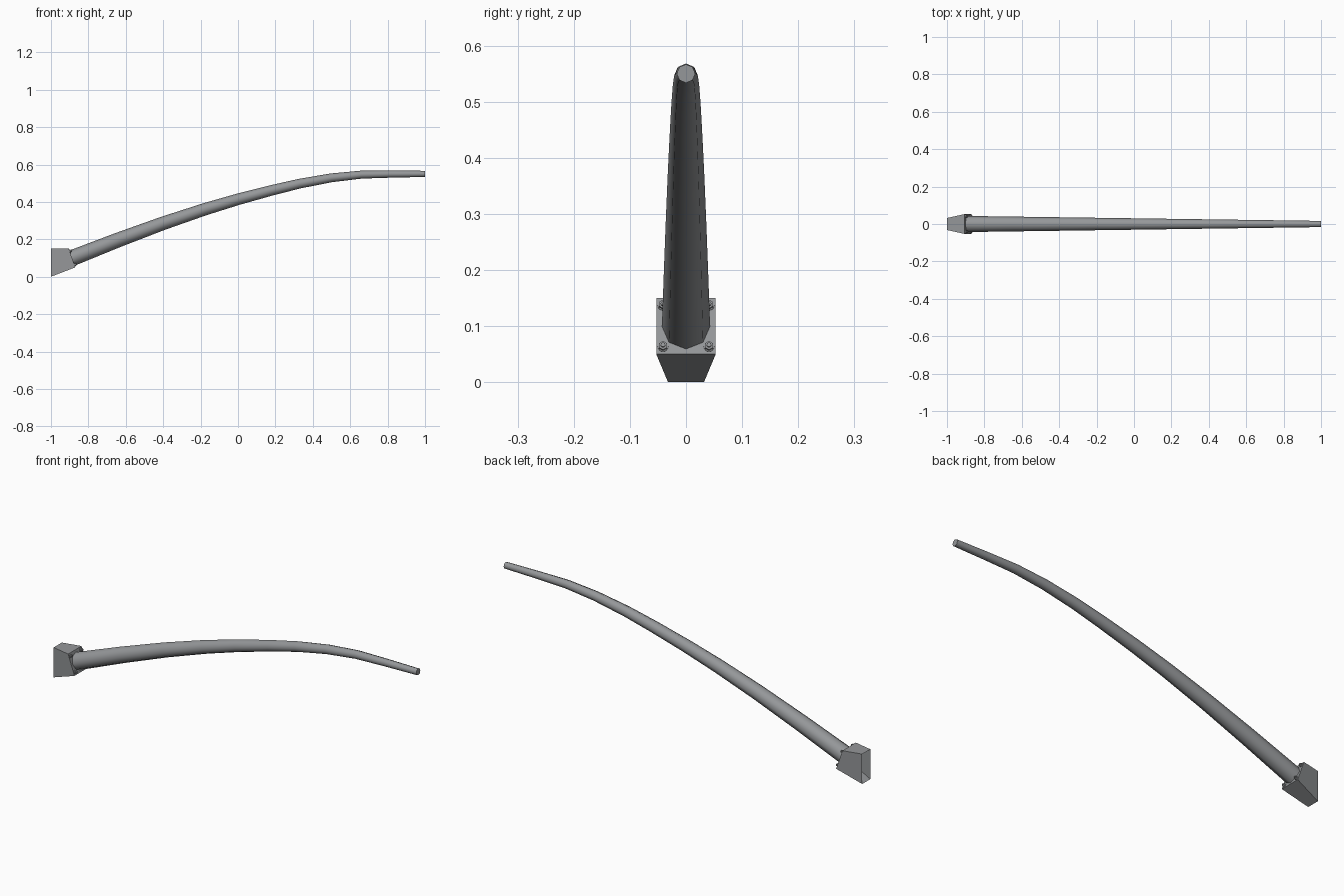
import bpy, bmesh, math
from mathutils import Vector, Matrix

if "Cube" in bpy.data.objects:
    bpy.data.objects.remove(bpy.data.objects["Cube"])

steel = bpy.data.materials.new("galvanised grey")
steel.diffuse_color = (0.30, 0.31, 0.32, 1)
steel.use_nodes = True
steel.node_tree.nodes["Principled BSDF"].inputs["Base Color"].default_value = steel.diffuse_color


def finish(bm, name, smooth=None, fix_normals=True):
    if fix_normals:
        bmesh.ops.recalc_face_normals(bm, faces=bm.faces)
    me = bpy.data.meshes.new(name)
    bm.to_mesh(me)
    bm.free()
    me.materials.append(steel)
    ob = bpy.data.objects.new(name, me)
    bpy.context.collection.objects.link(ob)
    if smooth:
        bpy.ops.object.select_all(action='DESELECT')
        ob.select_set(True)
        bpy.context.view_layer.objects.active = ob
        bpy.ops.object.shade_smooth_by_angle(angle=math.radians(smooth))
    return ob


# Wall bracket: flared box, open at the back, with a tilted mounting face
LOW, HIGH = Vector((-0.87, 0, 0.05)), Vector((-0.905, 0, 0.15))
bm = bmesh.new()
back = [bm.verts.new(p) for p in
        [(-1, -0.032, 0), (-1, 0.032, 0), (-1, 0.032, 0.15), (-1, -0.032, 0.15)]]
front = [bm.verts.new(p + Vector((0, y, 0))) for p, y in
         [(LOW, -0.053), (LOW, 0.053), (HIGH, 0.053), (HIGH, -0.053)]]
for i in range(4):
    j = (i + 1) % 4
    bm.faces.new((back[j], back[i], front[i], front[j]))
bm.faces.new(front)
finish(bm, "wall_bracket", fix_normals=False)

# Directions of the mounting face
up = (HIGH - LOW).normalized()
side = Vector((0, 1, 0))
normal = side.cross(up).normalized()
if normal.x < 0:
    normal = -normal
centre = (LOW + HIGH) / 2

# Bolts: washer, hexagonal nut and stud at each corner
bm = bmesh.new()
rot = normal.to_track_quat('Z', 'Y').to_matrix().to_4x4()
for sy in (-1, 1):
    for sz in (-1, 1):
        spot = centre + side * 0.041 * sy + up * 0.039 * sz
        for sides, r, a, b in ((12, 0.0095, -0.001, 0.002),
                               (6, 0.008, 0.001, 0.008),
                               (8, 0.0042, 0.007, 0.012)):
            mat = Matrix.Translation(spot + normal * (a + b) / 2) @ rot
            bmesh.ops.create_cone(bm, cap_ends=True, segments=sides, radius1=r,
                                  radius2=r, depth=b - a, matrix=mat)
finish(bm, "corner_bolts")

# Tapered curved arm: eight-sided rings swept along a path
path = [(-0.892, 0.098), (-0.64, 0.197), (-0.4, 0.286), (-0.18, 0.36),
        (0.0, 0.414), (0.18, 0.462), (0.33, 0.498), (0.5, 0.529),
        (0.66, 0.546), (0.82, 0.549), (1.0, 0.55)]
bm = bmesh.new()
rings = []
for i, (x, z) in enumerate(path):
    a, b = path[max(i - 1, 0)], path[min(i + 1, len(path) - 1)]
    t = Vector((b[0] - a[0], 0, b[1] - a[1])).normalized()
    n = Vector((-t.z, 0, t.x))
    r = 0.043 + (0.0165 - 0.043) * (x + 0.892) / 1.892
    rings.append([bm.verts.new(Vector((x, 0, z)) + r * (
        n * math.cos(k * math.pi / 4) + side * math.sin(k * math.pi / 4)))
        for k in range(8)])
for p, q in zip(rings, rings[1:]):
    for k in range(8):
        m = (k + 1) % 8
        bm.faces.new((p[k], p[m], q[m], q[k]))
bm.faces.new(rings[0])
bm.faces.new(rings[-1])
finish(bm, "lamp_arm", smooth=50)
